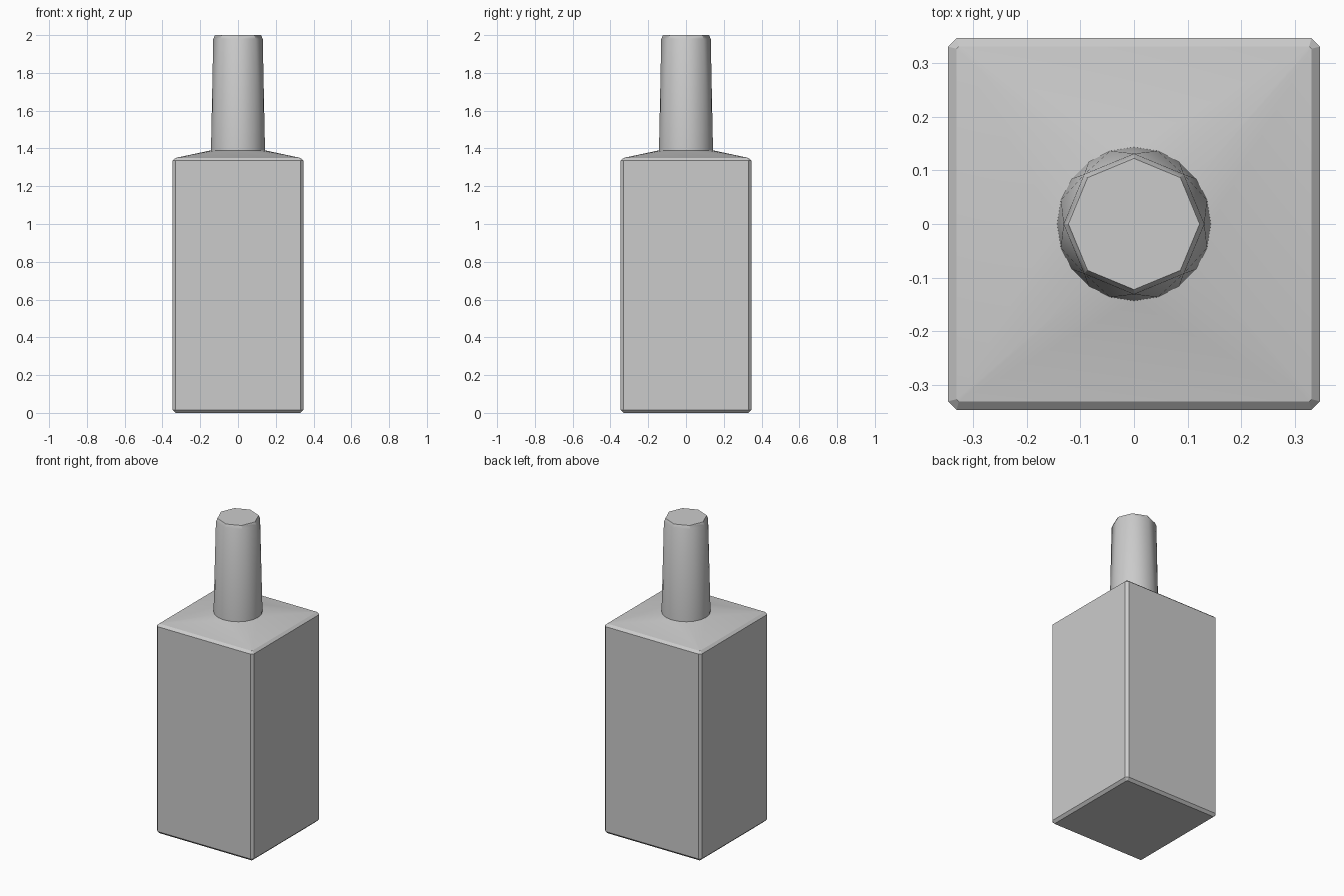
import bpy, bmesh
from math import cos, sin, pi, radians

cube = bpy.data.objects.get("Cube")
if cube:
    bpy.data.objects.remove(cube, do_unlink=True)

grey = bpy.data.materials.new("light_grey")
grey.use_nodes = True
colour = (0.6, 0.6, 0.6, 1)
grey.diffuse_color = colour
grey.node_tree.nodes["Principled BSDF"].inputs["Base Color"].default_value = colour


def circle(radius, z, sides, turn=0):
    angles = [2 * pi * (i + turn) / sides for i in range(sides)]
    return [(radius * cos(a), radius * sin(a), z) for a in angles]


def cut_square(half, cut, z):
    """Square ring with chamfered corners."""
    s = half - cut
    return [p for x in (-1, 1) for y in (-1, 1)
            for p in ((x * half, y * s, z), (x * s, y * half, z))]


def hull(name, rings, joint_z):
    """Convex solid around the rings, left open where the parts join."""
    bm = bmesh.new()
    for ring in rings:
        for p in ring:
            bm.verts.new(p)
    bmesh.ops.convex_hull(bm, input=bm.verts[:])
    joint = [f for f in bm.faces
             if all(abs(v.co.z - joint_z) < 1e-4 for v in f.verts)]
    bmesh.ops.delete(bm, geom=joint, context='FACES')
    bmesh.ops.recalc_face_normals(bm, faces=bm.faces[:])
    mesh = bpy.data.meshes.new(name)
    bm.to_mesh(mesh)
    bm.free()
    mesh.materials.append(grey)
    obj = bpy.data.objects.new(name, mesh)
    bpy.context.collection.objects.link(obj)
    bpy.ops.object.select_all(action='DESELECT')
    obj.select_set(True)
    bpy.context.view_layer.objects.active = obj
    bpy.ops.object.shade_smooth_by_angle(angle=radians(25))


HALF, CUT, JOINT = 0.346, 0.016, 1.39

# Square body with chamfered edges and a shoulder rising to the round neck
hull("bottle_body", [
    cut_square(HALF - CUT, 0.004, 0),
    cut_square(HALF, CUT, CUT),
    cut_square(HALF, CUT, 1.336),
    cut_square(HALF - CUT, 0.004, 1.35),
    circle(0.143, JOINT, 20),
], JOINT)

# Tapered neck: round at the base, eight-sided towards the chamfered tip
hull("bottle_neck", [
    circle(0.143, JOINT, 20),
    circle(0.131, 1.98, 8),
    circle(0.122, 2.0, 8),
], JOINT)
